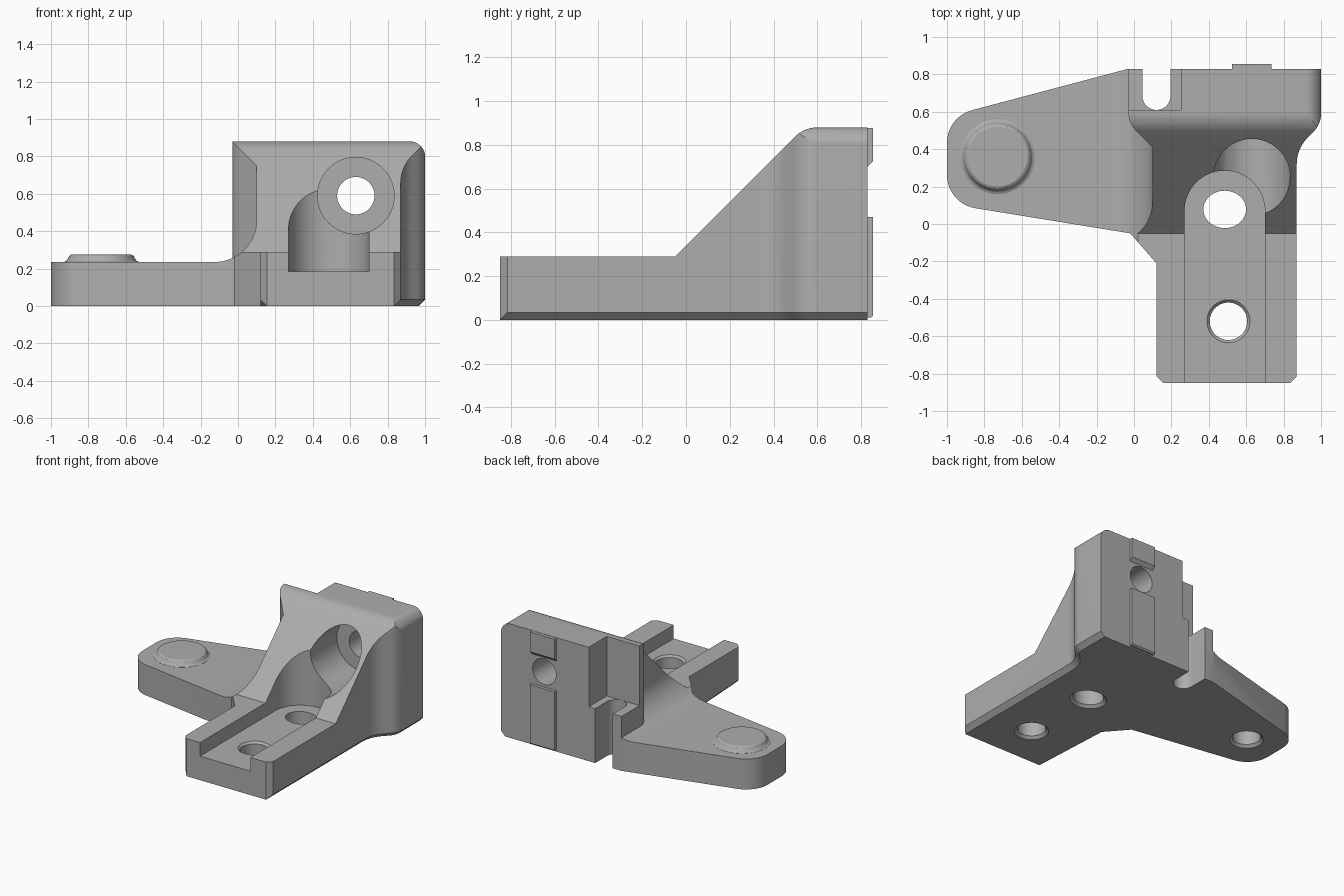
import bpy, bmesh, math
from mathutils import Vector

cube = bpy.data.objects.get("Cube")
if cube:
    bpy.data.objects.remove(cube, do_unlink=True)

grey = bpy.data.materials.new("plain grey")
grey.use_nodes = True
GREY = (0.42, 0.42, 0.42, 1)
grey.diffuse_color = GREY
grey.node_tree.nodes["Principled BSDF"].inputs["Base Color"].default_value = GREY


def rounded(corners, steps=10):
    """Outline whose corners (a, b, radius) are replaced by arcs."""
    out = []
    for i, c in enumerate(corners):
        p = Vector(c[:2])
        if len(c) < 3:
            out.append(p)
            continue
        u = (Vector(corners[i - 1][:2]) - p).normalized()
        v = (Vector(corners[(i + 1) % len(corners)][:2]) - p).normalized()
        half = u.angle(v) / 2
        centre = p + (u + v).normalized() * c[2] / math.sin(half)
        start = p + u * c[2] / math.tan(half) - centre
        end = p + v * c[2] / math.tan(half) - centre
        sweep = math.atan2(start.x * end.y - start.y * end.x, start.dot(end))
        for k in range(steps + 1):
            a = sweep * k / steps
            out.append(centre + Vector((start.x * math.cos(a) - start.y * math.sin(a),
                                        start.x * math.sin(a) + start.y * math.cos(a))))
    return out


def make(name, bm):
    bmesh.ops.recalc_face_normals(bm, faces=bm.faces[:])
    mesh = bpy.data.meshes.new(name)
    bm.to_mesh(mesh)
    bm.free()
    mesh.materials.append(grey)
    ob = bpy.data.objects.new(name, mesh)
    bpy.context.collection.objects.link(ob)
    return ob


def prism(name, outline, axis, lo, hi, chamfer=None):
    """Extrude a 2D outline along an axis; optionally chamfer chosen bottom edges."""
    place = {"x": lambda p, t: (t, p[0], p[1]),
             "y": lambda p, t: (p[0], t, p[1]),
             "z": lambda p, t: (p[0], p[1], t)}[axis]
    bm = bmesh.new()
    base = bm.faces.new([bm.verts.new(place(p, lo)) for p in outline])
    new = bmesh.ops.extrude_face_region(bm, geom=[base])["geom"]
    shift = Vector(place((0, 0), hi - lo))
    bmesh.ops.translate(bm, vec=shift, verts=[g for g in new if isinstance(g, bmesh.types.BMVert)])
    bmesh.ops.recalc_face_normals(bm, faces=bm.faces[:])
    if chamfer:
        edges = [e for e in bm.edges if chamfer(*[v.co for v in e.verts])]
        bmesh.ops.bevel(bm, geom=edges, offset=0.035, segments=1, affect="EDGES")
    return make(name, bm)


def box(name, x, y, z):
    return prism(name, [(x[0], y[0]), (x[1], y[0]), (x[1], y[1]), (x[0], y[1])], "z", *z)


def lathe(name, x, y, profile, stretch=1, sides=48):
    """Solid of revolution about a vertical axis from (radius, z) pairs."""
    bm = bmesh.new()
    rings = [[bm.verts.new((x + r * stretch * math.cos(math.tau * k / sides),
                            y + r * math.sin(math.tau * k / sides), z))
              for k in range(sides)] for r, z in profile]
    for a, b in zip(rings, rings[1:]):
        for k in range(sides):
            j = (k + 1) % sides
            bm.faces.new((a[k], a[j], b[j], b[k]))
    bm.faces.new(rings[0])
    bm.faces.new(rings[-1])
    return make(name, bm)


def bore(name, x, z, r, lo, hi, sides=48):
    ring = [(x + r * math.cos(math.tau * k / sides), z + r * math.sin(math.tau * k / sides))
            for k in range(sides)]
    return prism(name, ring, "y", lo, hi)


def combine(target, tool, operation):
    mod = target.modifiers.new("boolean", "BOOLEAN")
    mod.operation, mod.solver, mod.object = operation, "EXACT", tool
    graph = bpy.context.evaluated_depsgraph_get()
    mesh = bpy.data.meshes.new_from_object(target.evaluated_get(graph))
    target.modifiers.clear()
    target.data = mesh
    bpy.data.objects.remove(tool, do_unlink=True)


# Whole footprint: arm, tongue and tower
plan = rounded([(-0.03, 0.83), (-1, 0.573, 0.18), (-1, 0.109, 0.18), (-0.02, -0.05),
                (0.12, -0.21), (0.12, -0.815), (0.155, -0.85), (0.835, -0.85), (0.87, -0.815),
                (0.87, 0.403, 0.2), (1, 0.533, 0.14), (1, 0.83)])
bracket = prism("bracket_body", plan, "z", 0, 0.95, chamfer=lambda a, b:
                max(a.z, b.z) < 0.01 and min(a.x, b.x) > 0.1
                and abs(a.y - b.y) > 0.001 and abs(a.x - b.x) < abs(a.y - b.y) * 3
                and not (abs(a.x - b.x) > 0.03 and min(a.y, b.y) < -0.8))

# Front profile: low arm, fillet up to the tower, rounded right shoulder
front = rounded([(-1.1, -0.1), (-1.1, 0.235), (0.1, 0.235, 0.225), (0.1, 0.92), (0.8, 0.92),
                 (0.84, 0.881), (1.001, 0.881, 0.085), (1.001, -0.1)])
combine(bracket, prism("front_profile", front, "y", -1, 1), "INTERSECT")

# Flared left edge of the tower
flare = rounded([(-0.03, 0.83), (-0.03, 0.54, 0.14), (0.1, 0.41), (0.3, 0.41), (0.3, 0.83)])
combine(bracket, prism("flare", flare, "z", 0.1, 0.93), "UNION")

# Side profile: flat tongue, sloping face, rounded crest
side = rounded([(-1, -0.1), (-1, 0.29), (-0.05, 0.29), (0.54, 0.88, 0.145), (1, 0.88), (1, -0.1)])
combine(bracket, prism("side_profile", side, "x", -1.2, 1.2), "INTERSECT")

# Raised boss on the arm
boss = [(0.2, 0.15), (0.2, 0.236), (0.188, 0.242), (0.178, 0.255), (0.172, 0.268), (0.16, 0.275)]
combine(bracket, lathe("boss", -0.73, 0.36, boss), "UNION")

# Tongue channel, rear pocket and rear slot
channel = rounded([(0.27, -1), (0.7, -1), (0.7, 0.285, 0.2145), (0.27, 0.285, 0.2145)], 16)
slot = rounded([(0.045, 1), (0.045, 0.61, 0.0745), (0.195, 0.61, 0.0745), (0.195, 1)])
cutters = [prism("channel_cutter", channel, "z", 0.185, 1.2),
           box("pocket_cutter", (-0.2, 0.25), (0.61, 1), (0.42, 1.2)),
           prism("slot_cutter", slot, "z", -0.2, 1.2)]

# Horizontal counterbore and its through hole
cutters += [bore("counterbore_cutter", 0.63, 0.59, 0.205, -0.5, 0.6),
            bore("through_hole_cutter", 0.63, 0.59, 0.1, 0.5, 1)]

# Vertical holes with chamfered mouths
mouth = [(0.14, -0.02), (0.1, 0.02)]
cutters += [lathe("front_hole_cutter", 0.505, -0.52, mouth + [(0.1, 0.17), (0.13, 0.2)]),
            lathe("rear_hole_cutter", 0.485, 0.078, mouth + [(0.1, 0.25)], stretch=1.14),
            lathe("arm_hole_cutter", -0.73, 0.36, mouth + [(0.1, 0.19)])]
for cutter in cutters:
    combine(bracket, cutter, "DIFFERENCE")

# Locating rails on the back
lower = [(0.8, 0.01), (0.845, 0.01), (0.855, 0.02), (0.855, 0.47), (0.8, 0.47)]
upper = [(0.8, 0.7), (0.83, 0.7), (0.855, 0.725), (0.855, 0.878), (0.8, 0.878)]
for name, outline in (("lower_rail", lower), ("upper_rail", upper)):
    combine(bracket, prism(name, outline, "x", 0.525, 0.735), "UNION")

bpy.ops.object.select_all(action="DESELECT")
bracket.select_set(True)
bpy.context.view_layer.objects.active = bracket
bpy.ops.object.shade_smooth_by_angle(angle=math.radians(25))
